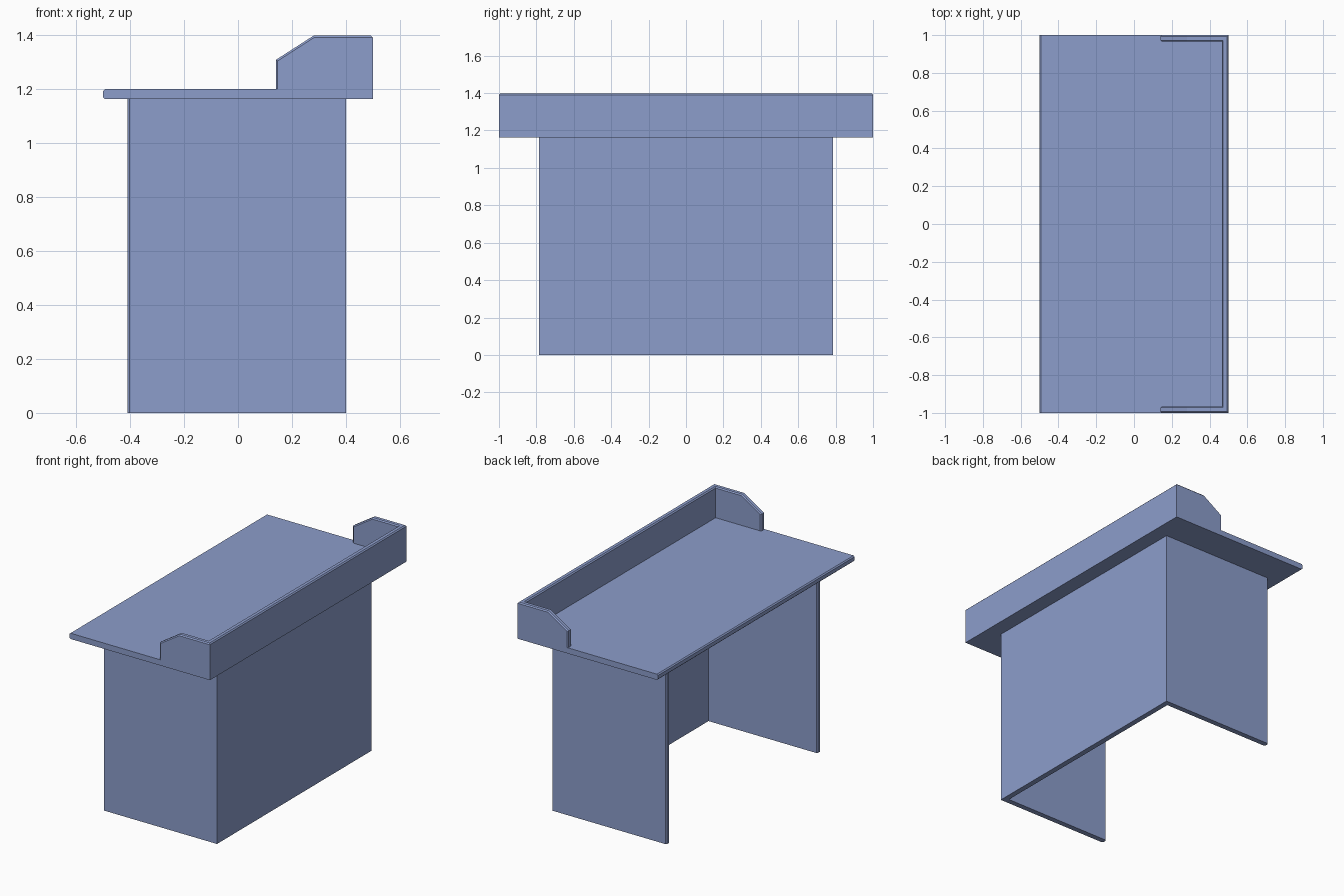
import bpy
import bmesh

cube = bpy.data.objects.get("Cube")
if cube:
    bpy.data.objects.remove(cube, do_unlink=True)

# Single painted finish
paint = bpy.data.materials.new("soft_blue")
paint.use_nodes = True
BLUE = (0.263, 0.337, 0.597, 1)
paint.diffuse_color = BLUE
paint.node_tree.nodes["Principled BSDF"].inputs["Base Color"].default_value = BLUE

THICK = 0.035
CHAMFER = 0.007
TABLE_BOTTOM, TABLE_TOP, RIM_TOP = 1.163, 1.2, 1.398


def prism(plan, low, high):
    """Extrude a plan outline between two heights."""
    bm = bmesh.new()
    face = bm.faces.new([bm.verts.new((x, y, low)) for x, y in plan])
    moved = bmesh.ops.extrude_face_region(bm, geom=[face])["geom"]
    verts = [v for v in moved if isinstance(v, bmesh.types.BMVert)]
    bmesh.ops.translate(bm, vec=(0, 0, high - low), verts=verts)
    bmesh.ops.recalc_face_normals(bm, faces=bm.faces)
    return bm


def u_plan(open_x, back_x, half_y):
    """U-shaped outline, open towards -x."""
    inner_x, inner_y = back_x - THICK, half_y - THICK
    return [(open_x, -half_y), (back_x, -half_y), (back_x, half_y), (open_x, half_y),
            (open_x, inner_y), (inner_x, inner_y), (inner_x, -inner_y), (open_x, -inner_y)]


def chamfer(bm, rule):
    edges = [e for e in bm.edges if rule(e.verts[0].co, e.verts[1].co)]
    bmesh.ops.bevel(bm, geom=edges, offset=CHAMFER, segments=1, affect="EDGES")


def finish(bm, name):
    bmesh.ops.recalc_face_normals(bm, faces=bm.faces)
    mesh = bpy.data.meshes.new(name)
    bm.to_mesh(mesh)
    bm.free()
    mesh.materials.append(paint)
    obj = bpy.data.objects.new(name, mesh)
    bpy.context.collection.objects.link(obj)


# Base: two side panels joined by a back panel
base_open = -0.41
base = prism(u_plan(base_open, 0.4, 0.785), 0, TABLE_BOTTOM)
chamfer(base, lambda a, b: max(a.x, b.x) < base_open + 0.01 and abs(a.z - b.z) > 0.5)
finish(base, "base_panels")

# Table top with eased open edge
top = prism([(-0.5, -1), (0.5, -1), (0.5, 1), (-0.5, 1)], TABLE_BOTTOM, TABLE_TOP)
chamfer(top, lambda a, b: max(a.x, b.x) < -0.49 and abs(a.y - b.y) > 1)
finish(top, "table_top")

# Raised rim, with the ends of its side walls cut at a slope
rim_open = 0.14
rim = prism(u_plan(rim_open, 0.5, 1), TABLE_TOP, RIM_TOP)
bmesh.ops.bisect_plane(rim, geom=rim.verts[:] + rim.edges[:] + rim.faces[:],
                       plane_co=(0.28, 0, RIM_TOP), plane_no=(-0.09, 0, 0.14),
                       clear_outer=True)
bmesh.ops.holes_fill(rim, edges=[e for e in rim.edges if e.is_boundary], sides=0)
bmesh.ops.recalc_face_normals(rim, faces=rim.faces)
chamfer(rim, lambda a, b: (min(a.z, b.z) > TABLE_TOP + 0.05
                           and abs(a.y - b.y) + abs(a.z - b.z) + abs(a.x - b.x) > 0.05
                           and not (abs(a.y - b.y) < 0.05 and a.x == b.x))
        or (max(a.x, b.x) < rim_open + 0.01 and abs(a.z - b.z) > 0.05))
finish(rim, "raised_rim")
